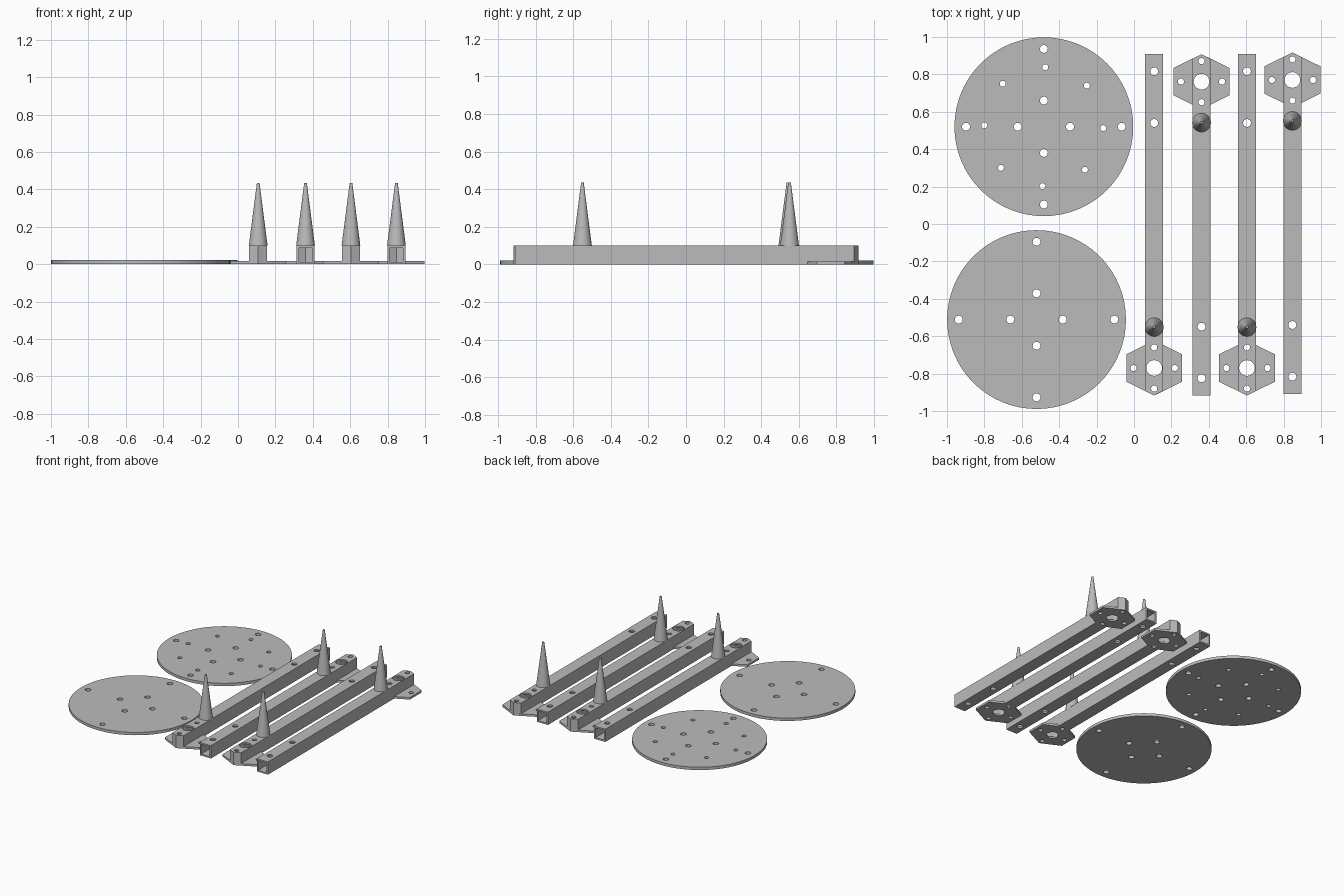
import bpy, bmesh
from math import cos, sin, pi, radians
from mathutils import Matrix, Vector

cube = bpy.data.objects.get("Cube")
if cube:
    bpy.data.objects.remove(cube, do_unlink=True)

grey = bpy.data.materials.new("light grey")
grey.use_nodes = True
grey.diffuse_color = (0.5, 0.5, 0.5, 1)
grey.node_tree.nodes["Principled BSDF"].inputs["Base Color"].default_value = (0.5, 0.5, 0.5, 1)

TUBE, WALL, HEIGHT = 0.096, 0.012, 0.1
PLATE, DISC = 0.016, 0.022


def make(name, bm):
    bmesh.ops.recalc_face_normals(bm, faces=bm.faces)
    mesh = bpy.data.meshes.new(name)
    bm.to_mesh(mesh)
    bm.free()
    mesh.materials.append(grey)
    ob = bpy.data.objects.new(name, mesh)
    bpy.context.collection.objects.link(ob)
    return ob


def prism(name, outline, z0, z1):
    """Extrude a flat outline between two heights."""
    bm = bmesh.new()
    face = bm.faces.new([bm.verts.new((x, y, z0)) for x, y in outline])
    top = bmesh.ops.extrude_face_region(bm, geom=[face])["geom"]
    bmesh.ops.translate(bm, vec=(0, 0, z1 - z0),
                        verts=[v for v in top if isinstance(v, bmesh.types.BMVert)])
    return make(name, bm)


def drills(holes):
    """Vertical cutters, one for each (x, y, radius)."""
    bm = bmesh.new()
    for x, y, r in holes:
        bmesh.ops.create_cone(bm, cap_ends=True, segments=24, radius1=r, radius2=r,
                              depth=1, matrix=Matrix.Translation((x, y, 0)))
    return make("drill_cutter", bm)


def combine(ob, tool, operation):
    mod = ob.modifiers.new("cut", 'BOOLEAN')
    mod.operation, mod.object, mod.solver = operation, tool, 'EXACT'
    bpy.context.view_layer.objects.active = ob
    bpy.ops.object.modifier_apply(modifier=mod.name)
    bpy.data.objects.remove(tool, do_unlink=True)


def smooth(ob):
    bpy.ops.object.select_all(action='DESELECT')
    ob.select_set(True)
    bpy.context.view_layer.objects.active = ob
    bpy.ops.object.shade_smooth_by_angle(angle=radians(30))


def ring(cx, cy, radius, count, r, turn=0.0):
    return [(cx + radius * cos(turn + 2 * pi * i / count),
             cy + radius * sin(turn + 2 * pi * i / count), r) for i in range(count)]


# Round plates, the rear one with an extra ring of small holes
def disc(name, cx, cy, extra):
    outline = [(x, y) for x, y, _ in ring(cx, cy, 0.478, 64, 0)]
    ob = prism(name, outline, 0, DISC)
    holes = ring(cx, cy, 0.416, 4, 0.021) + ring(cx, cy, 0.14, 4, 0.021)
    if extra:
        holes += ring(cx, cy, 0.318, 8, 0.016, radians(-1.3))
    combine(ob, drills(holes), 'DIFFERENCE')
    smooth(ob)


disc("rear_disc", -0.482, 0.52, True)
disc("front_disc", -0.521, -0.511, False)


# Square tube with a pointed closed end, hexagonal foot plate and spike
def tube_outline(half, tip, shoulder, end):
    return [(0, tip), (half, shoulder), (half, end), (-half, end), (-half, shoulder)]


def leg(number, x, y, turned):
    foot_y, half = -0.77, TUBE / 2
    ob = prism(f"leg_tube_{number}", tube_outline(half, -0.917, -0.893, 0.909), 0, HEIGHT)
    plate = prism("foot_plate", [(px * 1.17, py) for px, py, _ in
                                 ring(0, foot_y, 0.147, 6, 0, pi / 2)], 0, PLATE)
    for v in plate.data.vertices:
        v.co.x = max(-0.152, min(0.152, v.co.x))
    combine(ob, plate, 'UNION')
    cavity = prism("cavity_cutter", tube_outline(half - WALL, -0.903, -0.885, 1.0),
                   WALL, HEIGHT - WALL)
    combine(ob, cavity, 'DIFFERENCE')
    holes = ring(0, foot_y, 0.11, 4, 0.0165) + [(0, foot_y, 0.042)]
    holes += [(0, 0.54, 0.021), (0, 0.816, 0.021)]
    combine(ob, drills(holes), 'DIFFERENCE')

    bm = bmesh.new()
    bmesh.ops.create_cone(bm, cap_ends=True, segments=32, radius1=0.05, radius2=0.007,
                          depth=0.335, matrix=Matrix.Translation((0, -0.551, HEIGHT + 0.1675)))
    spike = make(f"spike_{number}", bm)
    for part in (ob, spike):
        part.data.transform(Matrix.Translation(Vector((x, y, 0)))
                            @ Matrix.Rotation(pi if turned else 0, 4, 'Z'))
        smooth(part)


leg(1, 0.108, 0, False)
leg(2, 0.361, -0.009, True)
leg(3, 0.604, 0, False)
leg(4, 0.847, 0, True)
